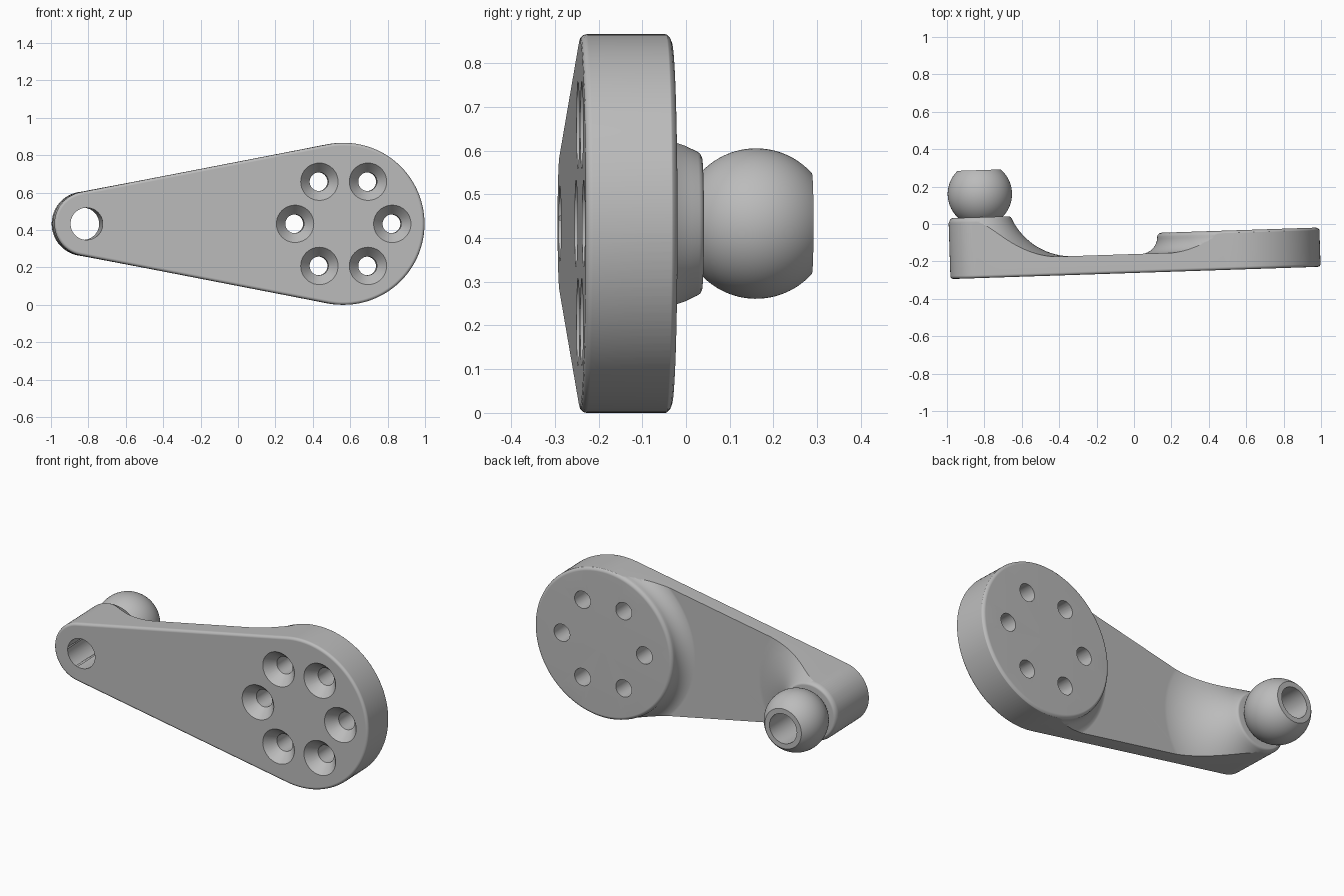
import bpy, bmesh, math
from mathutils import Matrix, Vector

cube = bpy.data.objects.get("Cube")
if cube:
    bpy.data.objects.remove(cube)

# Main dimensions: a big disc end and a small ball end, thickness along local z
BIG_R, SMALL_R, SPAN = 0.433, 0.172, 1.375
WEB, BORE_R, BALL_H = 0.101, 0.086, 0.449
PLACE = (Matrix.Translation((0.565, -0.243, 0.433))
         @ Matrix.Rotation(math.radians(1.9), 4, 'Z')
         @ Matrix.Rotation(math.radians(-90), 4, 'X'))

metal = bpy.data.materials.new("grey_metal")
metal.use_nodes = True
GREY = (0.5, 0.5, 0.5, 1)
metal.diffuse_color = GREY
metal.node_tree.nodes["Principled BSDF"].inputs["Base Color"].default_value = GREY


def finish(name, bm):
    bmesh.ops.recalc_face_normals(bm, faces=bm.faces)
    mesh = bpy.data.meshes.new(name)
    bm.to_mesh(mesh)
    bm.free()
    mesh.materials.append(metal)
    ob = bpy.data.objects.new(name, mesh)
    bpy.context.collection.objects.link(ob)
    ob.matrix_world = PLACE
    return ob


def arc(cx, cy, r, start, end, steps):
    angles = [math.radians(start + (end - start) * i / steps) for i in range(steps + 1)]
    return [(cx + r * math.cos(a), cy + r * math.sin(a)) for a in angles]


def lathe(name, profile, x=0, y=0, steps=96, closed=False):
    """Revolve (radius, height) points around the local z axis."""
    bm = bmesh.new()
    verts = [bm.verts.new((r, 0, h)) for r, h in profile]
    edges = [bm.edges.new(p) for p in zip(verts, verts[1:])]
    if closed:
        edges.append(bm.edges.new((verts[-1], verts[0])))
    bmesh.ops.spin(bm, geom=verts + edges, axis=(0, 0, 1), cent=(0, 0, 0),
                   angle=math.tau, steps=steps)
    bmesh.ops.remove_doubles(bm, verts=bm.verts, dist=1e-5)
    bmesh.ops.translate(bm, verts=bm.verts, vec=(x, y, 0))
    return finish(name, bm)


def outline(inset):
    """Two circles joined by their common tangents."""
    a = math.degrees(math.acos(-(BIG_R - SMALL_R) / SPAN))
    return (arc(0, 0, BIG_R - inset, -a, a, 72)
            + arc(-SPAN, 0, SMALL_R - inset, a, 360 - a, 40))


def tapered_plate(name, layers):
    bm = bmesh.new()
    rings = [[bm.verts.new((x, y, h)) for x, y in outline(inset)] for inset, h in layers]
    for low, high in zip(rings, rings[1:]):
        for i in range(len(low)):
            bm.faces.new((low[i - 1], low[i], high[i], high[i - 1]))
    bm.faces.new(rings[0])
    bm.faces.new(rings[-1])
    return finish(name, bm)


def combine(target, other, operation):
    mod = target.modifiers.new("combine", 'BOOLEAN')
    mod.operation, mod.object, mod.solver = operation, other, 'EXACT'
    bpy.context.view_layer.objects.active = target
    bpy.ops.object.modifier_apply(modifier=mod.name)
    bpy.data.objects.remove(other)


def smooth(ob):
    bpy.ops.object.select_all(action='DESELECT')
    ob.select_set(True)
    bpy.context.view_layer.objects.active = ob
    bpy.ops.object.shade_smooth_by_angle(angle=math.radians(32))
    mod = ob.modifiers.new("clean_shading", 'WEIGHTED_NORMAL')
    mod.keep_sharp = True


# Back relief: thin web, raised disc with a cove, raised ball seat with a long cove
bm = bmesh.new()
bmesh.ops.create_cube(bm, size=1, matrix=Matrix.Translation((-0.6, 0, WEB / 2 - 0.05))
                      @ Matrix.Diagonal((3, 2, WEB + 0.1, 1)))
relief = finish("back_relief", bm)
disc = lathe("disc_relief", [(0, -0.05), (0.525, -0.05)]
             + arc(0.525, 0.19, 0.09, 270, 180, 12)
             + [(0.432, 0.199), (0.425, 0.206), (0.415, 0.21), (0, 0.21)], steps=128)
seat = lathe("seat_relief", [(0, -0.05), (0.49, -0.05)]
             + arc(0.49, 0.454, 0.354, 270, 203.3, 20)
             + [(0.16, 0.321), (0.152, 0.325), (0, 0.325)], x=-SPAN)
combine(relief, disc, 'UNION')
combine(relief, seat, 'UNION')

# Arm: tapered plate with a rounded front edge, trimmed to the relief
arm = tapered_plate("crank_arm", [(0.016, 0), (0.008, 0.002), (0.002, 0.008),
                                  (0, 0.016), (0, 0.4)])
combine(arm, relief, 'INTERSECT')

# Bore through the small end, six countersunk screw holes in the disc
bore = lathe("bore_cutter", [(0, -0.1), (BORE_R, -0.1), (BORE_R, 0.7), (0, 0.7)],
             x=-SPAN, steps=64)
combine(arm, bore, 'DIFFERENCE')
for i in range(6):
    a = i * math.tau / 6
    hole = lathe("screw_hole_cutter", [(0, -0.03), (0.125, -0.03), (0.05, 0.06),
                                       (0.05, 0.4), (0, 0.4)],
                 x=0.26 * math.cos(a), y=0.26 * math.sin(a), steps=40)
    combine(arm, hole, 'DIFFERENCE')
smooth(arm)

# Ball: sphere with flat ends and a through bore
cut = 48
ball = lathe("ball_stud", [(BORE_R, 0.315)] + arc(0, BALL_H, SMALL_R, -cut - 2, cut, 32)
             + [(BORE_R, BALL_H + SMALL_R * math.sin(math.radians(cut)))],
             x=-SPAN, closed=True)
smooth(ball)
